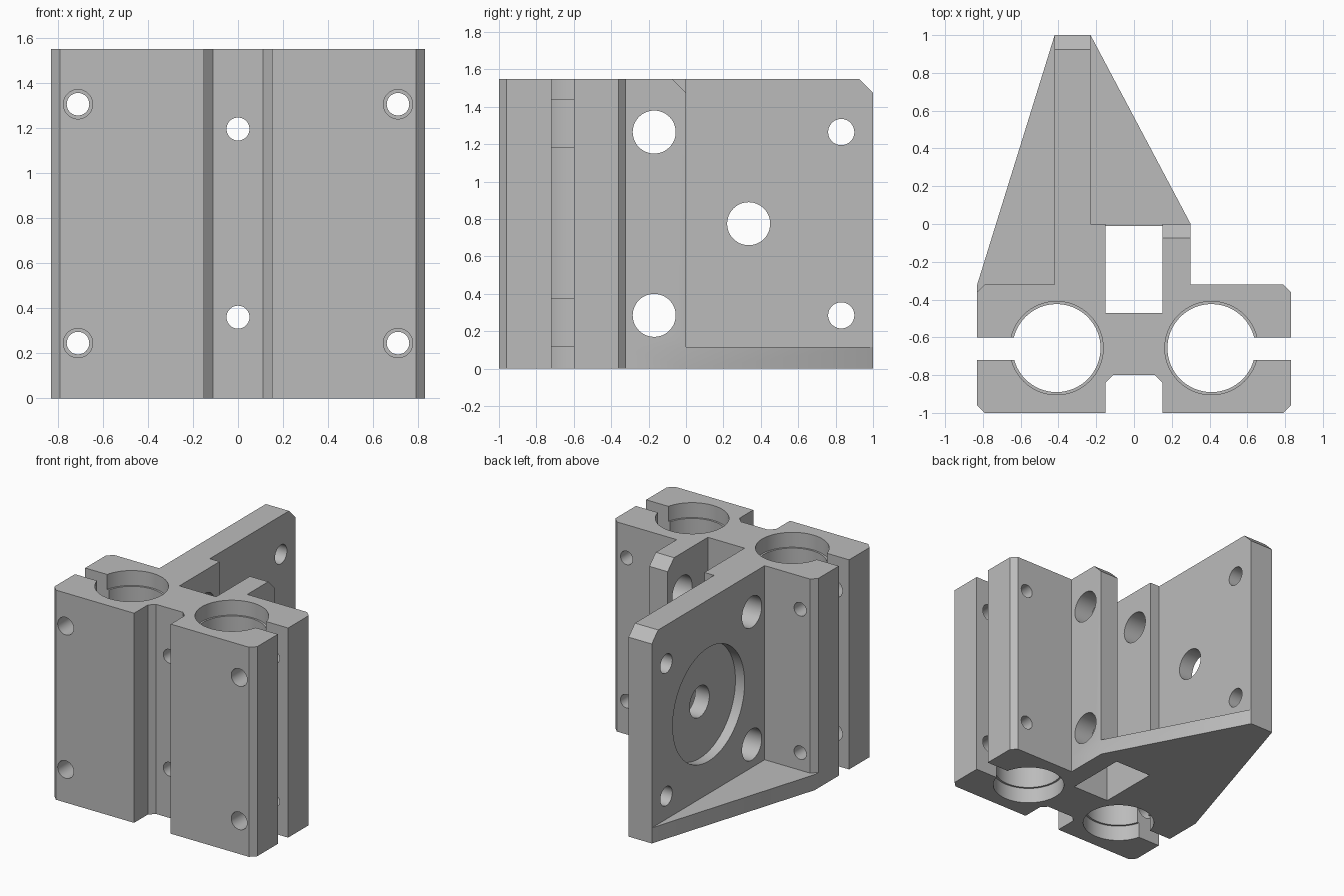
import bpy
from math import pi, radians

old = bpy.data.objects.get("Cube")
if old:
    bpy.data.objects.remove(old, do_unlink=True)

HEIGHT, MID = 1.55, 0.775

grey = bpy.data.materials.new("plain grey")
grey.use_nodes = True
colour = (0.5, 0.5, 0.5, 1)
grey.diffuse_color = colour
grey.node_tree.nodes["Principled BSDF"].inputs["Base Color"].default_value = colour


def prism(name, points, z0, z1):
    """Extrude an outline in x and y from z0 to z1."""
    n = len(points)
    verts = [(x, y, z) for z in (z0, z1) for x, y in points]
    faces = [list(range(n))[::-1], list(range(n, 2 * n))]
    faces += [(i, (i + 1) % n, n + (i + 1) % n, n + i) for i in range(n)]
    mesh = bpy.data.meshes.new(name)
    mesh.from_pydata(verts, [], faces)
    obj = bpy.data.objects.new(name, mesh)
    bpy.context.collection.objects.link(obj)
    mesh.materials.append(grey)
    return obj


def box(x0, x1, y0, y1, z0, z1):
    return prism("cutter", [(x0, y0), (x1, y0), (x1, y1), (x0, y1)], z0, z1)


def cylinder(axis, centre, r, length, sides=48):
    turn = {"x": (0, pi / 2, 0), "y": (pi / 2, 0, 0), "z": (0, 0, 0)}[axis]
    bpy.ops.mesh.primitive_cylinder_add(vertices=sides, radius=r, depth=length,
                                        location=centre, rotation=turn)
    obj = bpy.context.object
    obj.data.materials.append(grey)
    return obj


def combine(target, other, operation="DIFFERENCE"):
    other.hide_render = True
    mod = target.modifiers.new("combine", "BOOLEAN")
    mod.operation, mod.solver, mod.object = operation, "EXACT", other
    bpy.ops.object.select_all(action="DESELECT")
    bpy.context.view_layer.objects.active = target
    target.select_set(True)
    bpy.ops.object.modifier_apply(modifier=mod.name)
    bpy.data.objects.remove(other, do_unlink=True)


# Clamp block, idler arm and tall motor plate share one outline
bracket = prism("carriage_bracket", [
    (-.15, -1), (-.15, -.84), (-.11, -.8), (.11, -.8), (.15, -.84), (.15, -1),
    (.79, -1), (.83, -.96), (.83, -.36), (.79, -.32), (.3, -.32), (.3, 0),
    (.15, 0), (.15, -.47), (-.15, -.47), (-.15, 0), (-.23, 0), (-.23, 1),
    (-.42, 1), (-.42, -.32), (-.79, -.32), (-.83, -.36), (-.83, -.96),
    (-.79, -1)], 0, HEIGHT)

# Bottom gusset, open below the belt pocket
gusset = prism("gusset", [
    (-.83, -.4), (-.15, -.4), (-.15, -.01), (.15, -.01), (.15, -.4),
    (.3, -.4), (.3, 0), (-.23, 1), (-.42, 1), (-.83, -.32)], 0, .115)
combine(bracket, gusset, "UNION")

for s in (-1, 1):
    # Rod bore with wider ends and middle, leaving two bearing collars
    x, y = s * .41, -.657
    combine(bracket, cylinder("z", (x, y, MID), .233, 2, 64))
    for z0, z1 in ((-.1, .115), (.375, 1.18), (1.44, 1.65)):
        combine(bracket, cylinder("z", (x, y, (z0 + z1) / 2), .247, z1 - z0, 64))
    # Clamp slot
    combine(bracket, box(*sorted((s * .45, s * .9)), -.72, -.6, -.1, 1.65))
    # Clamp screw holes, wider through the front jaw
    for z in (.245, 1.305):
        combine(bracket, cylinder("y", (s * .71, -.65, z), .05, 1))
        combine(bracket, cylinder("y", (s * .71, -.88, z), .065, .4))

# Belt screw holes in the centre web
for z in (.36, 1.195):
    combine(bracket, cylinder("y", (0, -.64, z), .051, .5))

# Cross holes through the arm and plate
for z in (.285, 1.265):
    combine(bracket, cylinder("x", (0, -.17, z), .115, 1.2))
    combine(bracket, cylinder("x", (-.33, .83, z), .07, .6))
combine(bracket, cylinder("x", (-.33, .335, MID), .115, .6))

# Round motor recess on the outer face of the plate
combine(bracket, cylinder("x", (-.445, .335, MID), .42, .2, 96))

# Bevelled top corners of the plate and the arm
for x, y in ((-.325, 1), (.225, 0)):
    wedge = box(-.15, .15, -.075, .075, -.075, .075)
    for v in wedge.data.vertices:
        if v.co.y < 0 and v.co.z < 0:
            v.co.y, v.co.z = 0, 0
    wedge.data.clear_geometry()
    tri = [(-.075, 0), (.1, -.175), (.1, 0)]
    tri = [(-.075, 0), (0, -.075), (.1, -.075), (.1, .1), (-.075, .1)]
    ends = [(e, a, b) for e in (-.14, .14) for a, b in tri]
    n = len(tri)
    sides = [(i, (i + 1) % n, n + (i + 1) % n, n + i) for i in range(n)]
    wedge.data.from_pydata(ends, [], [tuple(range(n))[::-1], tuple(range(n, 2 * n))] + sides)
    wedge.location = (x, y, HEIGHT)
    bpy.context.view_layer.update()
    combine(bracket, wedge)

bpy.ops.object.select_all(action="DESELECT")
bpy.context.view_layer.objects.active = bracket
bracket.select_set(True)
bpy.ops.object.shade_smooth_by_angle(angle=radians(30))
